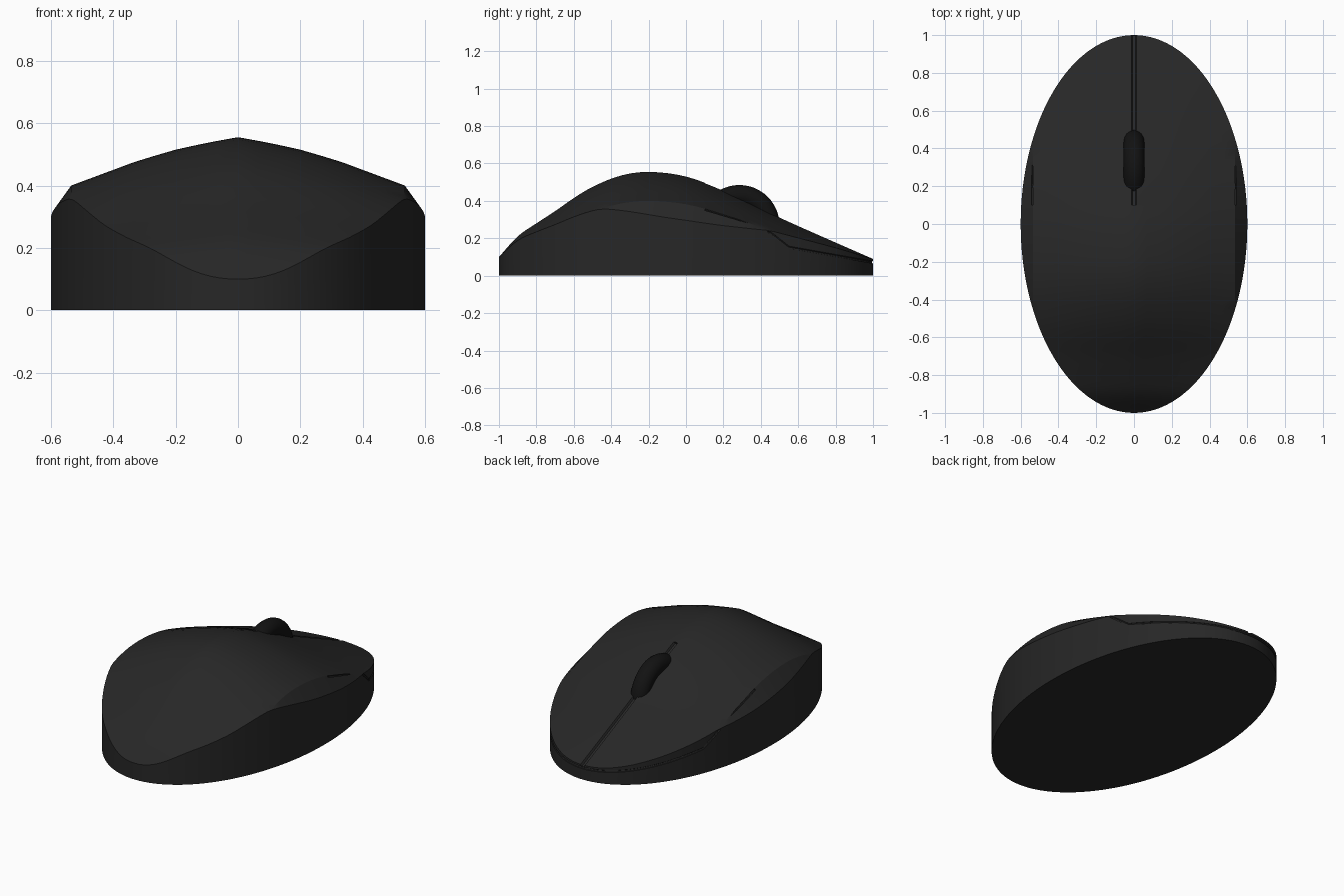
import bpy, bmesh, math

if "Cube" in bpy.data.objects:
    bpy.data.objects.remove(bpy.data.objects["Cube"])

# Centre-line height along y, and relative drop across x
SPINE = [(-1, .1), (-.9, .21), (-.8, .28), (-.7, .345), (-.6, .415), (-.5, .475), (-.35, .535),
         (-.2, .555), (0, .53), (.2, .455), (.5, .312), (.75, .2), (1, .09)]
DROP = [(0, 0), (.1, .018), (.2, .04), (.32, .075), (.535, .155), (.6, .245)]


def linear(pts, t):
    for (a, p), (b, q) in zip(pts, pts[1:]):
        if t <= b:
            return p + (q - p) * (t - a) / (b - a)
    return pts[-1][1]


def smooth(pts, t):
    n = len(pts)

    def slope(i):
        a, b = pts[max(i - 1, 0)], pts[min(i + 1, n - 1)]
        return (b[1] - a[1]) / (b[0] - a[0])
    for i in range(n - 1):
        (a, p), (b, q) = pts[i], pts[i + 1]
        if t <= b or i == n - 2:
            h = b - a
            s = (t - a) / h
            return (p * (1 + 2 * s) * (1 - s) ** 2 + slope(i) * h * s * (1 - s) ** 2
                    + q * s * s * (3 - 2 * s) + slope(i + 1) * h * s * s * (s - 1))


def top(x, y):
    return smooth(SPINE, y) * (1 - linear(DROP, abs(x)) / .555)


def material(name, v):
    m = bpy.data.materials.new(name)
    m.diffuse_color = (v, v, v, 1)
    m.use_nodes = True
    m.node_tree.nodes["Principled BSDF"].inputs["Base Color"].default_value = m.diffuse_color
    return m


def groove(name, pts, r):
    """Tube along a path, used as a cutter."""
    cu = bpy.data.curves.new(name, 'CURVE')
    cu.dimensions = '3D'
    cu.bevel_depth = r
    cu.bevel_resolution = 1
    cu.use_fill_caps = True
    sp = cu.splines.new('POLY')
    sp.points.add(len(pts) - 1)
    for p, co in zip(sp.points, pts):
        p.co = (*co, 1)
    ob = bpy.data.objects.new(name, cu)
    bpy.context.collection.objects.link(ob)
    select(ob)
    bpy.ops.object.convert(target='MESH')
    ob = bpy.context.object
    bm = bmesh.new()
    bm.from_mesh(ob.data)
    bmesh.ops.remove_doubles(bm, verts=bm.verts, dist=1e-5)
    bmesh.ops.recalc_face_normals(bm, faces=bm.faces)
    bm.to_mesh(ob.data)
    bm.free()
    ob.hide_render = True
    return ob


def select(ob):
    bpy.ops.object.select_all(action='DESELECT')
    ob.select_set(True)
    bpy.context.view_layer.objects.active = ob


# Body: cross-sections lofted along an elliptical plan
bm = bmesh.new()
N, K = 64, 8
rows = []
for i in range(N + 1):
    y = -math.cos(math.pi * i / N)
    w = .6 * math.sqrt(max(0, 1 - y * y))
    inner = min(.535, .985 * w)
    half = [inner * k / K for k in range(K + 1)] + [w]
    xs = [-x for x in half[:0:-1]] + half
    sec = [(x, y, top(x, y)) for x in xs] + [(x, y, 0) for x in xs[::-1]]
    rows.append([bm.verts.new(c) for c in sec])
for a, b in zip(rows, rows[1:]):
    for j in range(len(a)):
        k = (j + 1) % len(a)
        bm.faces.new((a[j], a[k], b[k], b[j]))
bmesh.ops.remove_doubles(bm, verts=bm.verts, dist=1e-5)
bmesh.ops.recalc_face_normals(bm, faces=bm.faces)
me = bpy.data.meshes.new("body")
bm.to_mesh(me)
bm.free()
body = bpy.data.objects.new("body", me)
bpy.context.collection.objects.link(body)
me.materials.append(material("body_black", .02))

# Seam between the two buttons, and the seam round their outer edge
ys = [.1 + .95 * i / 19 for i in range(20)]
centre = groove("centre_seam_cutter", [(0, y, top(0, y)) for y in ys], .014)
side = [(.537, .1, .352), (.534, .28, .295), (.533, .45, .23), (.503, .55, .152)]
for i in range(1, 13):
    a = math.asin(.55) + (math.pi / 2 - math.asin(.55)) * i / 12
    y = math.sin(a)
    side.append((.6 * math.cos(a), y, .152 - .08 * (y - .55) / .45))
path = side[:-1] + [(0, 1, .072)] + [(-x, y, z) for x, y, z in side[-2::-1]]
edge = groove("button_seam_cutter", path, .007)
for cutter in (centre, edge):
    m = body.modifiers.new("seam", 'BOOLEAN')
    m.operation = 'DIFFERENCE'
    m.solver = 'EXACT'
    m.object = cutter
select(body)
bpy.ops.object.convert(target='MESH')
for cutter in (centre, edge):
    bpy.data.objects.remove(cutter)
select(body)
bpy.ops.object.shade_smooth_by_angle(angle=math.radians(28))

# Scroll wheel
bpy.ops.mesh.primitive_torus_add(major_radius=.16, minor_radius=.055, major_segments=48,
                                 minor_segments=16, location=(0, .285, .27),
                                 rotation=(0, math.pi / 2, 0))
wheel = bpy.context.object
wheel.name = "scroll_wheel"
wheel.data.materials.append(material("wheel_black", .006))
bpy.ops.object.shade_smooth()
